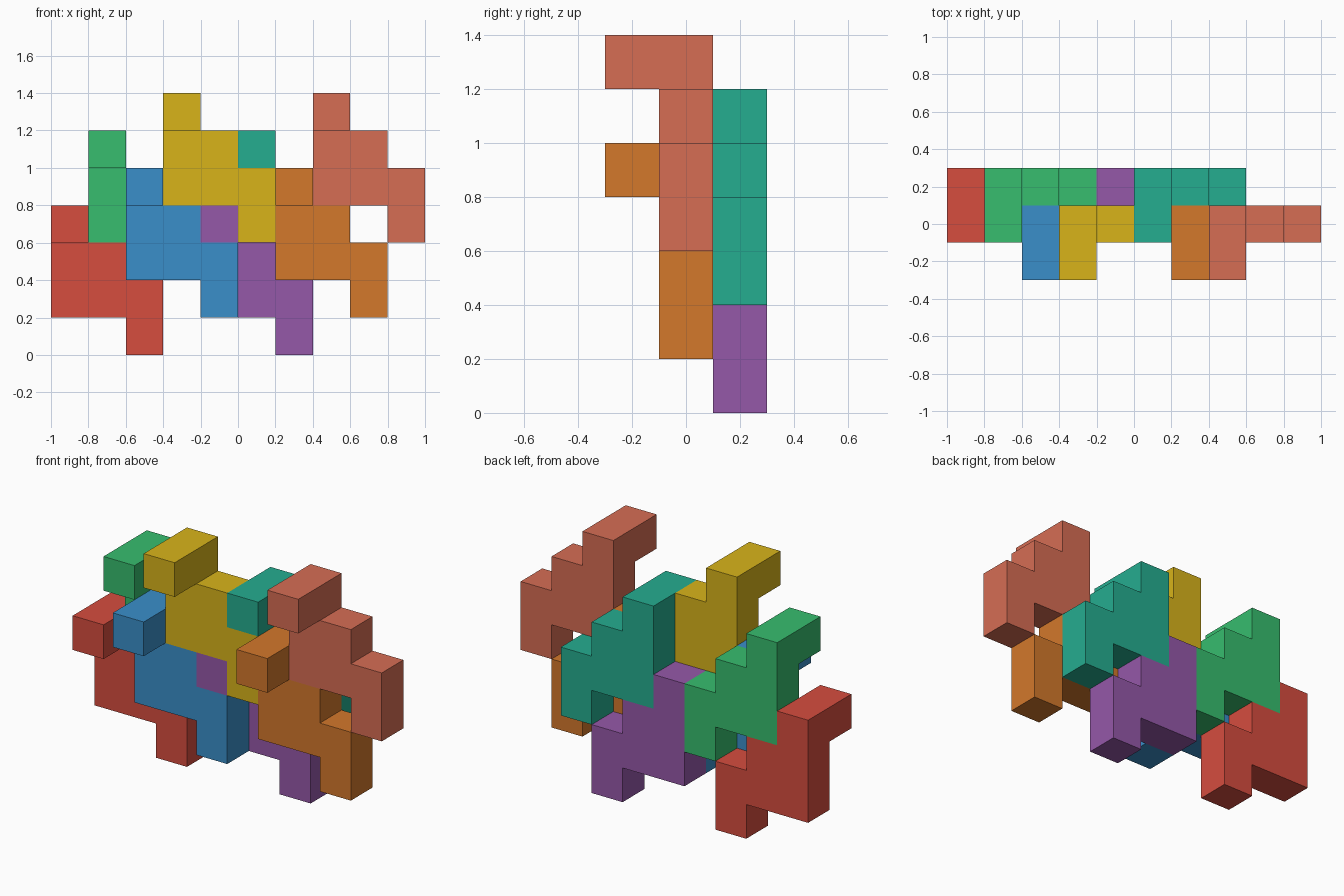
import bpy, bmesh
from mathutils import Vector

if "Cube" in bpy.data.objects:
    bpy.data.objects.remove(bpy.data.objects["Cube"])

CELL = 0.2

# One stepped eight-cube piece: flat body in x/z plus a nub pointing to the front.
PIECE = {(0, 0, 0), (0, 0, -1), (1, 0, -1), (0, 0, -2), (1, 0, -2),
         (2, 0, -2), (2, 0, -3), (0, -1, 0)}


def linear(hex_code):
    rgb = [int(hex_code[i:i + 2], 16) / 255 for i in (0, 2, 4)]
    return [c / 12.92 if c <= 0.04045 else ((c + 0.055) / 1.055) ** 2.4
            for c in rgb] + [1.0]


def build_piece(name, column, layer, row, colour):
    """Skin the cubes (outer faces only); column/layer/row place the top-left cube."""
    bm = bmesh.new()
    for cell in PIECE:
        centre = Vector(cell) + Vector((0.5, 0.5, 0.5))
        for axis in range(3):
            for sign in (-1, 1):
                normal = Vector((0, 0, 0))
                normal[axis] = sign
                if tuple(int(c + n) for c, n in zip(cell, normal)) in PIECE:
                    continue
                u = Vector((0, 0, 0))
                u[(axis + 1) % 3] = 0.5
                v = normal.cross(u)
                mid = centre + normal * 0.5
                bm.faces.new([bm.verts.new((mid + a * u + b * v) * CELL)
                              for a, b in ((-1, -1), (1, -1), (1, 1), (-1, 1))])
    bmesh.ops.remove_doubles(bm, verts=bm.verts, dist=1e-4)
    bmesh.ops.dissolve_limit(bm, angle_limit=0.01, verts=bm.verts, edges=bm.edges)
    bmesh.ops.recalc_face_normals(bm, faces=bm.faces)
    mesh = bpy.data.meshes.new(name)
    bm.to_mesh(mesh)
    bm.free()
    mat = bpy.data.materials.new(name + "_colour")
    mat.diffuse_color = linear(colour)
    mat.use_nodes = True
    mat.node_tree.nodes["Principled BSDF"].inputs["Base Color"].default_value = mat.diffuse_color
    mesh.materials.append(mat)
    obj = bpy.data.objects.new(name, mesh)
    obj.location = (-1 + column * CELL, -0.3 + layer * CELL, row * CELL)
    bpy.context.collection.objects.link(obj)


# Back row of interlocking pieces (body in rear layer)
build_piece("red_piece", 0, 2, 3, "d64d3f")
build_piece("green_piece", 1, 2, 5, "37bd6e")
build_piece("purple_piece", 4, 2, 3, "9558a9")
build_piece("teal_piece", 5, 2, 5, "25ad90")

# Front row of interlocking pieces (body in middle layer)
build_piece("blue_piece", 2, 1, 4, "3a8fca")
build_piece("yellow_piece", 3, 1, 6, "d8b41a")
build_piece("orange_piece", 6, 1, 4, "d3782b")
build_piece("salmon_piece", 7, 1, 6, "d66d54")
